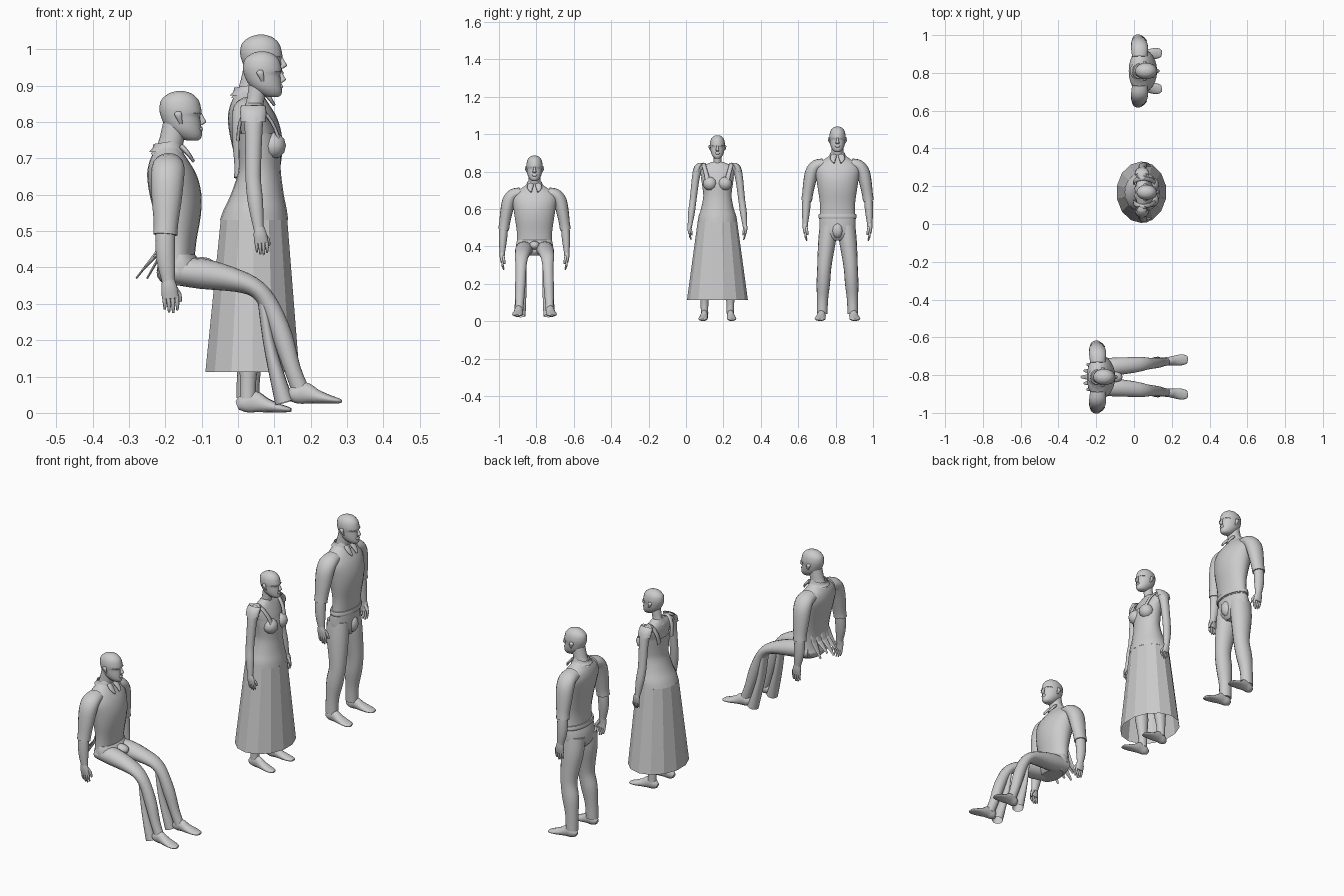
import bpy, bmesh, math
from mathutils import Vector


def spline(pts, steps):
    """Catmull-Rom interpolation of station tuples."""
    if steps < 2:
        return [Vector(p) for p in pts]
    P = [Vector(p) for p in pts]
    P = [P[0]] + P + [P[-1]]
    out = []
    for i in range(1, len(P) - 2):
        a, b, c, d = P[i - 1:i + 3]
        for s in range(steps):
            t = s / steps
            out.append(0.5 * (2 * b + (c - a) * t + (2 * a - 5 * b + 4 * c - d) * t * t
                              + (3 * b - a - 3 * c + d) * t ** 3))
    return out + [P[-2]]


def tube(name, pts, o, seg=16, steps=3, level=False, caps=True, smooth=True):
    """Loft of ellipses. Station: x, y, z, radius across y, radius across the other way."""
    st = spline(pts, steps)
    pos = [Vector(s[:3]) for s in st]
    bm = bmesh.new()
    rings = []
    for i, s in enumerate(st):
        t = Vector((0, 0, 1)) if level else (pos[min(i + 1, len(st) - 1)] - pos[max(i - 1, 0)]).normalized()
        u = Vector((0, 1, 0))
        u = (u - t * u.dot(t)).normalized()
        v = t.cross(u)
        rings.append([bm.verts.new(pos[i] + Vector(o) + u * s[3] * math.cos(a) + v * s[4] * math.sin(a))
                      for a in (2 * math.pi * k / seg for k in range(seg))])
    for r, q in zip(rings, rings[1:]):
        for k in range(seg):
            bm.faces.new((r[k], r[(k + 1) % seg], q[(k + 1) % seg], q[k]))
    if caps:
        bm.faces.new(rings[0])
        bm.faces.new(rings[-1])
    bmesh.ops.recalc_face_normals(bm, faces=bm.faces)
    me = bpy.data.meshes.new(name)
    bm.to_mesh(me)
    bm.free()
    for f in me.polygons:
        f.use_smooth = smooth and len(f.vertices) == 4
    ob = bpy.data.objects.new(name, me)
    bpy.context.collection.objects.link(ob)
    return ob


def body(name, rows, o, **kw):
    """Level loft from rows of z, back x, front x, half width."""
    return tube(name, [((b + f) / 2, 0, z, h, (f - b) / 2) for z, b, f, h in rows], o, level=True, **kw)


def pair(name, pts, o, **kw):
    for s, side in ((1, "left"), (-1, "right")):
        tube(f"{side}_{name}", [(p[0], s * p[1], *p[2:]) for p in pts], o, **kw)


def ball(name, c, r, o):
    x, y, z = c
    n = 6
    rows = [(x, y, z - r[2] * math.cos(math.pi * i / n), max(r[1] * math.sin(math.pi * i / n), .0005),
             max(r[0] * math.sin(math.pi * i / n), .0005)) for i in range(n + 1)]
    tube(name, rows, o, seg=12, steps=1, level=True)


def head(o, k):
    """Head with its crown at o, scaled by k."""
    rows = [(0, -.01, .01, .008), (-.007, -.032, .032, .025), (-.024, -.052, .05, .038),
            (-.045, -.057, .057, .043), (-.06, -.056, .059, .043), (-.07, -.053, .055, .042),
            (-.088, -.046, .057, .040), (-.106, -.034, .059, .036), (-.12, -.018, .06, .029),
            (-.131, .002, .056, .02), (-.136, .02, .048, .01)]
    body("head", [tuple(k * c for c in r) for r in rows], o, seg=20)
    S = lambda pts: [tuple(k * c for c in p) for p in pts]
    tube("nose", S([(.054, 0, -.058, .005, .004), (.06, 0, -.075, .007, .007),
                    (.063, 0, -.085, .010, .009), (.056, 0, -.093, .008, .005)]), o, seg=10, level=True)
    tube("lips", S([(.054, 0, -.099, .012, .006), (.056, 0, -.105, .014, .007),
                    (.054, 0, -.111, .010, .006)]), o, seg=10, level=True)
    pair("ear", S([(-.004, .041, -.056, .004, .006), (-.006, .045, -.063, .007, .011),
                   (-.002, .044, -.077, .005, .008), (.002, .040, -.09, .003, .004)]), o, seg=10, level=True)
    pair("brow", S([(.05, .01, -.061, .01, .008), (.046, .02, -.06, .011, .008),
                    (.036, .03, -.062, .008, .008)]), o, seg=8, level=True)


def hand(x, y, z, o, k=1):
    """Hand hanging from the wrist with palm facing the thigh."""
    pair("palm", [(x, y, z + .012 * k, .014 * k, .017 * k), (x + .003, y + .002, z - .012 * k, .012 * k, .022 * k),
                  (x + .006, y, z - .04 * k, .009 * k, .023 * k)], o, seg=12)
    for i, ln in enumerate((.034, .042, .044, .036)):
        fx = x + .006 + (i - 1.5) * .0115 * k
        pair(f"finger_{i + 1}", [(fx, y, z - .034 * k, .006 * k, .006 * k),
                                 (fx + .002, y - .002, z - (.036 + ln * .55) * k, .0055 * k, .0055 * k),
                                 (fx + .002, y - .008, z - (.036 + ln) * k, .003 * k, .003 * k)], o, seg=8, steps=2)
    pair("thumb", [(x + .012 * k, y - .003, z - .005, .008 * k, .008 * k),
                   (x + .03 * k, y - .009, z - .03 * k, .007 * k, .007 * k),
                   (x + .033 * k, y - .012, z - .05 * k, .004 * k, .004 * k)], o, seg=8, steps=2)


def foot(x, y, z, o, k=1):
    pts = [(-.002, 0, .02, .01, .012), (.015, .001, .026, .021 * k, .025), (.042, .003, .031, .022 * k, .03),
           (.075, .006, .021, .026 * k, .02), (.112, .01, .013, .029 * k, .012), (.138, .012, .009, .022 * k, .007),
           (.145, .012, .008, .010, .004)]
    pair("foot", [(x + p[0], y + p[1], z + p[2], p[3], p[4]) for p in pts], o)


def man_upper(o):
    head((o[0] + .063, o[1], o[2] + 1.04), 1)
    tube("neck", [(.02, 0, .85, .042, .042), (.034, 0, .885, .033, .034), (.05, 0, .95, .031, .034)], o)
    body("shirt", [(.545, -.002, .102, .099), (.57, .003, .102, .094), (.63, .004, .108, .094),
                   (.70, -.008, .12, .104), (.76, -.022, .121, .113), (.81, -.028, .108, .120),
                   (.845, -.022, .088, .104), (.868, -.012, .073, .066), (.888, -.006, .064, .04)], o, seg=24)
    tube("collar", [(.028, 0, .872, .05, .05), (.028, 0, .885, .044, .042), (.026, 0, .9, .038, .037)],
         o, caps=False)
    pair("collar_flap", [(.066, .02, .888, .016, .008), (.085, .024, .868, .016, .006),
                         (.1, .018, .846, .004, .004)], o, seg=8)
    pair("sleeve", [(.03, .075, .84, .03, .04), (.03, .115, .83, .032, .045), (.028, .137, .795, .036, .045),
                    (.026, .15, .74, .033, .041), (.024, .16, .68, .029, .034), (.022, .165, .645, .029, .033)], o)
    pair("forearm", [(.023, .163, .68, .022, .026), (.022, .167, .62, .023, .027), (.024, .17, .57, .02, .025),
                     (.03, .172, .52, .014, .018), (.03, .172, .505, .013, .016)], o)
    hand(.03, .172, .51, o)


# standing man
o = (0, .81, 0)
man_upper(o)
body("belt", [(.55, -.003, .106, .1), (.557, -.006, .108, .103), (.572, -.003, .106, .1)], o, seg=24)
body("trouser_seat", [(.56, .0, .1, .094), (.525, -.012, .102, .097), (.48, -.016, .102, .095),
                      (.45, 0, .095, .07), (.43, .025, .08, .03)], o, seg=20)
ball("trouser_front", (.088, 0, .485), (.028, .03, .042), o)
pair("trouser_leg", [(.04, .048, .51, .047, .056), (.042, .056, .43, .047, .056), (.05, .066, .34, .041, .047),
                     (.052, .072, .27, .037, .041), (.04, .076, .2, .036, .042), (.03, .08, .12, .03, .033),
                     (.027, .082, .04, .028, .031)], o)
foot(.002, .083, 0, o)

# seated man
o = (-.222, -.81, -.155)
man_upper(o)
o = (0, -.81, 0)
body("trouser_seat", [(.435, -.205, -.118, .092), (.41, -.22, -.1, .098), (.375, -.222, -.09, .096),
                      (.35, -.2, -.11, .07)], o, seg=20)
ball("trouser_front", (-.1, 0, .405), (.04, .03, .024), o)
pair("trouser_thigh", [(-.19, .05, .39, .045, .035), (-.1, .056, .383, .047, .042), (0, .064, .363, .041, .031),
                       (.055, .07, .338, .035, .025), (.09, .072, .29, .029, .026), (.122, .075, .21, .028, .028),
                       (.15, .079, .12, .024, .023), (.175, .081, .055, .021, .024)], o)
pair("trouser_cuff_flap", [(.066, .068, .325, .026, .014), (.084, .07, .2, .028, .016), (.108, .075, .1, .03, .021),
                           (.128, .078, .028, .03, .026)], o, caps=False)
foot(.14, .081, .024, o)
# flared points of the shirt tail
for i, y in enumerate((-.06, -.03, 0, .03, .06)):
    d = .28 - abs(y) * .5
    tube(f"shirt_tail_{i + 1}", [(-.205 + abs(y) * .25, y * .9, .5, .02, .004),
                                 (-.225 + abs(y) * .25, y, .44, .02, .005),
                                 (-d, y * 1.1, .37 + (i % 2) * .02, .006, .003)], o, seg=6, steps=1, smooth=False)

# standing woman
o = (0, .168, 0)
head((.066, o[1], .994), .92)
tube("neck", [(.038, 0, .82, .032, .03), (.046, 0, .85, .022, .024), (.056, 0, .91, .022, .025)], o)
body("chest", [(.72, .01, .11, .075), (.765, .008, .105, .084), (.80, .006, .092, .092), (.825, .01, .08, .088),
               (.84, .016, .072, .058), (.852, .022, .066, .028)], o, seg=20)
body("bodice", [(.53, -.05, .138, .106), (.56, -.039, .134, .101), (.60, -.02, .126, .088), (.66, 0, .118, .076),
                (.70, .002, .117, .078), (.735, .001, .116, .083), (.768, .002, .107, .088)], o, seg=20, caps=False)
for s, side in ((1, "left"), (-1, "right")):
    ball(f"{side}_bust", (.096, s * .04, .735), (.036, .038, .037), o)
pair("dress_strap", [(.112, .052, .755, .014, .005), (.093, .064, .80, .012, .005), (.06, .074, .838, .012, .005),
                     (.03, .072, .838, .012, .005), (.006, .062, .80, .013, .005), (.0, .05, .75, .014, .005)], o, seg=8)
pair("shoulder_frill", [(.042, .088, .845, .016, .034), (.042, .103, .828, .02, .036),
                        (.042, .112, .80, .02, .035)], o, level=True, caps=False, seg=12, steps=2)
pair("arm", [(.042, .075, .825, .02, .025), (.042, .102, .815, .024, .028), (.043, .115, .77, .021, .024),
             (.042, .124, .70, .019, .022), (.042, .131, .64, .018, .021), (.048, .139, .58, .018, .021),
             (.056, .147, .51, .012, .014), (.057, .148, .5, .012, .013)], o)
hand(.058, .148, .5, o, .82)
# open faceted skirt
body("skirt", [(.53, -.05, .138, .106), (.112, -.093, .172, .163)], o, seg=14, steps=1, caps=False, smooth=False)
pair("leg", [(.045, .05, .52, .042, .046), (.045, .058, .4, .04, .044), (.045, .064, .27, .031, .034),
             (.035, .067, .19, .03, .034), (.028, .069, .1, .021, .023), (.027, .069, .04, .02, .022)], o)
foot(.0, .067, 0, o, .85)
